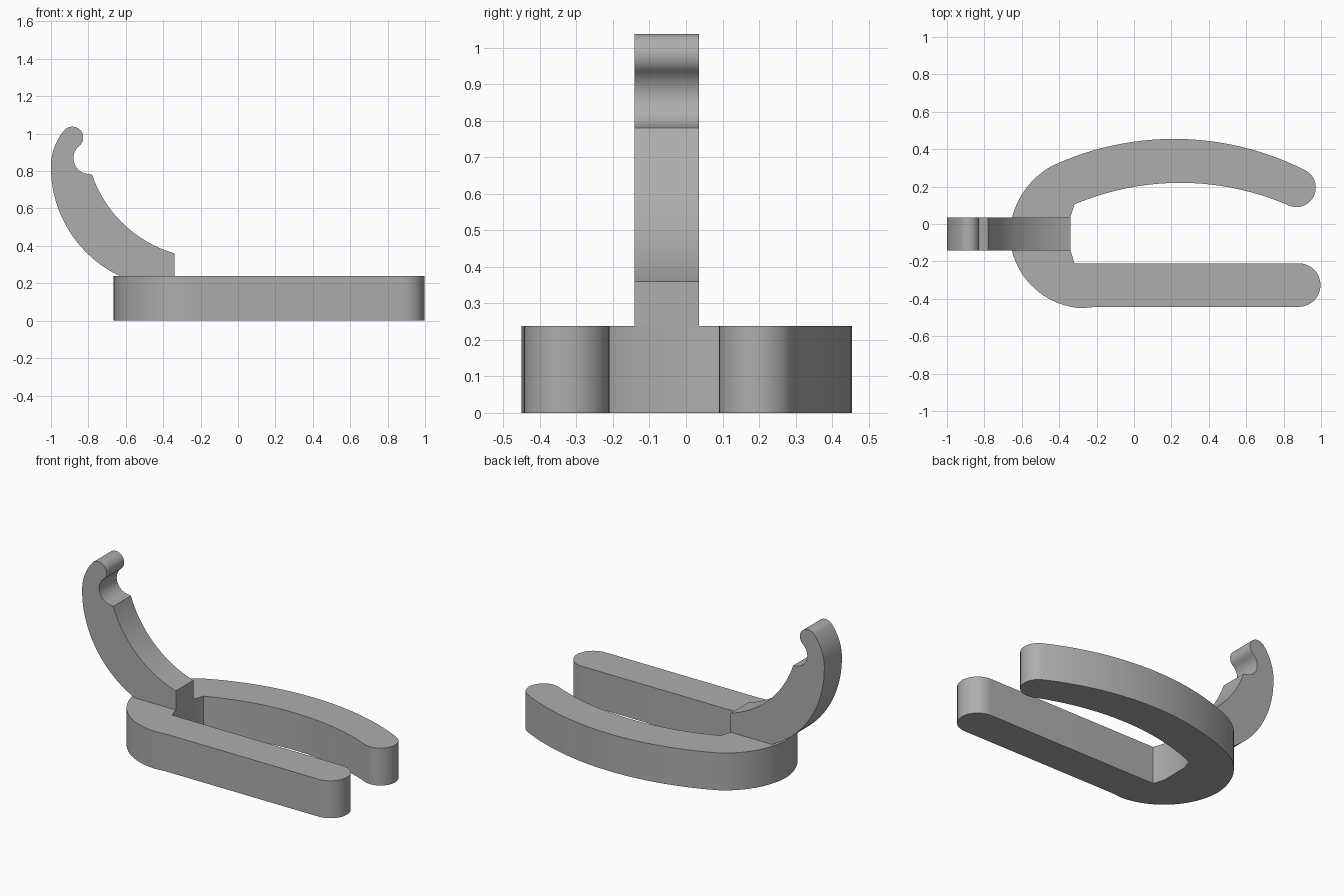
import bpy, bmesh, math
from mathutils import Vector

cube = bpy.data.objects.get("Cube")
if cube:
    bpy.data.objects.remove(cube, do_unlink=True)

grey = bpy.data.materials.new("plain_grey")
grey.use_nodes = True
COLOR = (0.42, 0.42, 0.42, 1)
grey.diffuse_color = COLOR
grey.node_tree.nodes["Principled BSDF"].inputs["Base Color"].default_value = COLOR


def arc(a, via, b, steps=20):
    """Points on the circle running from a through via to b."""
    a, via, b = Vector(a), Vector(via), Vector(b)
    u, v = via - a, b - a
    d = 2 * u.cross(v)
    c = a + Vector((v.y * u.dot(u) - u.y * v.dot(v),
                    u.x * v.dot(v) - v.x * u.dot(u))) / d
    start = math.atan2(a.y - c.y, a.x - c.x)
    sweep = (math.atan2(b.y - c.y, b.x - c.x) - start) % math.tau
    if d < 0:
        sweep -= math.tau
    r = (a - c).length
    return [c + r * Vector((math.cos(start + sweep * i / steps),
                            math.sin(start + sweep * i / steps)))
            for i in range(steps + 1)]


def extrude(name, outline, place, direction):
    """Solid made by sweeping a closed outline along a direction."""
    points = []
    for p in outline:
        p = Vector(p)
        if not points or (p - points[-1]).length > 1e-4:
            points.append(p)
    if (points[0] - points[-1]).length < 1e-4:
        points.pop()
    bm = bmesh.new()
    face = bm.faces.new([bm.verts.new(place(p)) for p in points])
    out = bmesh.ops.extrude_face_region(bm, geom=[face])
    moved = [g for g in out["geom"] if isinstance(g, bmesh.types.BMVert)]
    bmesh.ops.translate(bm, verts=moved, vec=direction)
    bmesh.ops.recalc_face_normals(bm, faces=bm.faces)
    mesh = bpy.data.meshes.new(name)
    bm.to_mesh(mesh)
    bm.free()
    mesh.materials.append(grey)
    obj = bpy.data.objects.new(name, mesh)
    bpy.context.collection.objects.link(obj)
    bpy.ops.object.select_all(action='DESELECT')
    obj.select_set(True)
    bpy.context.view_layer.objects.active = obj
    bpy.ops.object.shade_smooth_by_angle(angle=math.radians(25))
    return obj


HEIGHT = 0.238

# Open loop base: straight arm, rounded closed end, bowed arm
base = [(-0.34, 0.036), (-0.34, -0.141), (-0.318, -0.21)]
base += arc((0.88, -0.21), (0.997, -0.327), (0.88, -0.443))
base += [(-0.2, -0.443)]
base += arc((-0.28, -0.45), (-0.55, -0.327), (-0.665, -0.05))
base += arc((-0.665, -0.05), (-0.595, 0.165), (-0.44, 0.31))
base += arc((-0.44, 0.31), (0.22, 0.455), (0.91, 0.29), 32)
base += arc((0.91, 0.29), (0.96, 0.146), (0.82, 0.102))
base += arc((0.82, 0.102), (0.24, 0.22), (-0.318, 0.105), 32)
extrude("loop_base", base, lambda p: (p.x, p.y, 0), (0, 0, HEIGHT))

# Curved upright with a notch and a rounded tip
hook = [(-0.34, HEIGHT), (-0.34, 0.36)]
hook += arc((-0.34, 0.36), (-0.61, 0.515), (-0.78, 0.78), 28)
hook += arc((-0.815, 0.787), (-0.88, 0.868), (-0.851, 0.933))
hook += arc((-0.851, 0.933), (-0.842, 1.018), (-0.925, 1.022))
hook += arc((-0.925, 1.022), (-0.98, 0.932), (-1.0, 0.82))
hook += arc((-1.0, 0.82), (-0.9, 0.476), (-0.63, HEIGHT), 28)
extrude("curved_hook", hook, lambda p: (p.x, -0.141, p.y), (0, 0.177, 0))
